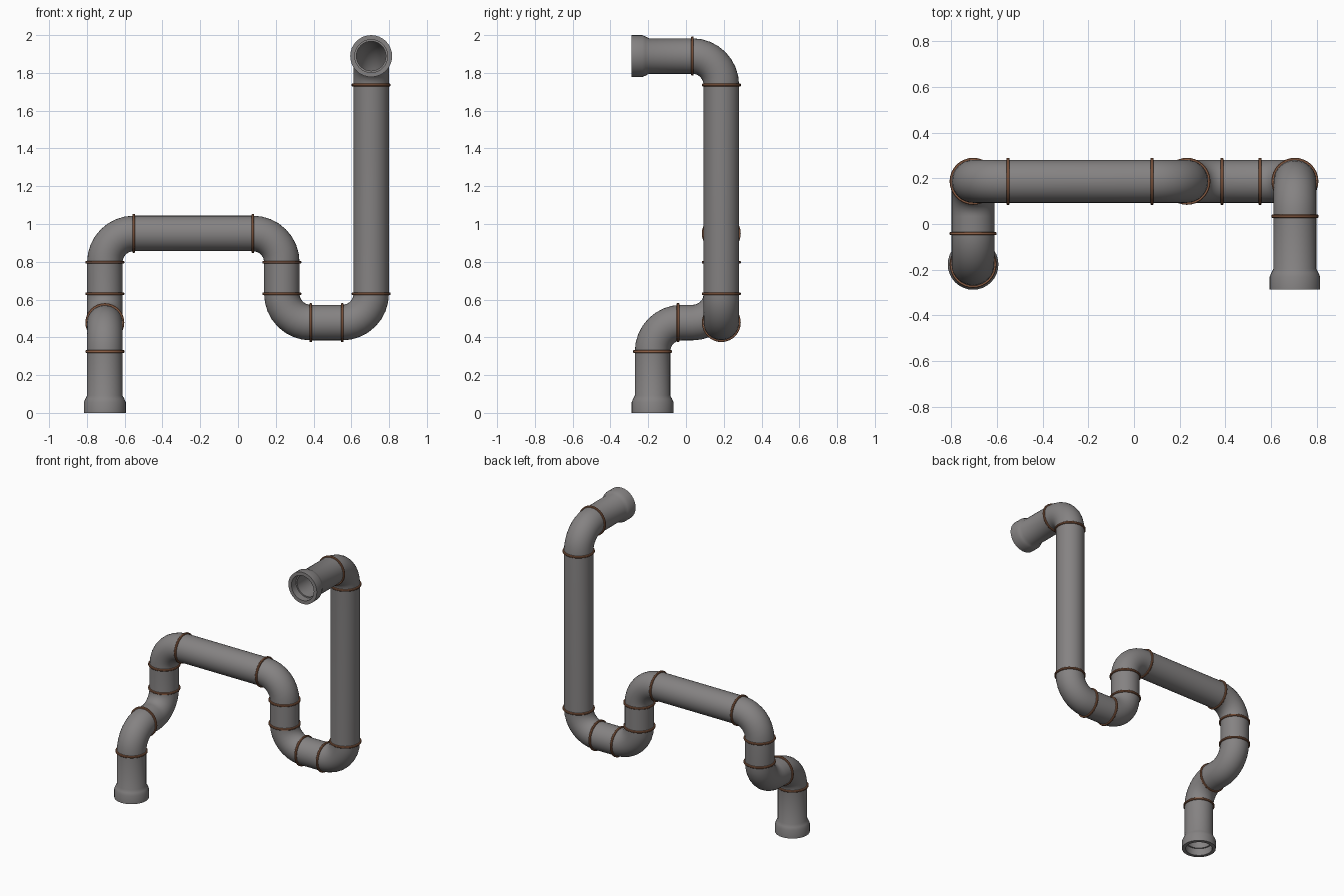
import bpy, bmesh, math
from mathutils import Vector, Quaternion

if "Cube" in bpy.data.objects:
    bpy.data.objects.remove(bpy.data.objects["Cube"])

SIDES, ELBOW_STEPS = 32, 8
R, R_IN, R_LIP = 0.094, 0.078, 0.111
BEND = 0.153


def material(name, rgb):
    m = bpy.data.materials.new(name)
    m.diffuse_color = (*rgb, 1)
    m.use_nodes = True
    m.node_tree.nodes["Principled BSDF"].inputs["Base Color"].default_value = m.diffuse_color
    return m


grey = material("pipe grey", (0.235, 0.225, 0.225))
rust = material("rust", (0.29, 0.125, 0.065))


def sweep(name, stations, mat):
    """Closed skin through stations of (centre, rotation, radius); last joins first."""
    bm = bmesh.new()
    loops = []
    for c, q, r in stations:
        loops.append([bm.verts.new(c + q @ Vector((r * math.cos(a), r * math.sin(a), 0)))
                      for a in (2 * math.pi * i / SIDES for i in range(SIDES))])
    for k, lo in enumerate(loops):
        hi = loops[(k + 1) % len(loops)]
        for i in range(SIDES):
            j = (i + 1) % SIDES
            bm.faces.new((lo[i], lo[j], hi[j], hi[i]))
    bmesh.ops.recalc_face_normals(bm, faces=bm.faces)
    me = bpy.data.meshes.new(name)
    bm.to_mesh(me)
    bm.free()
    me.materials.append(mat)
    ob = bpy.data.objects.new(name, me)
    bpy.context.collection.objects.link(ob)
    bpy.ops.object.select_all(action='DESELECT')
    ob.select_set(True)
    bpy.context.view_layer.objects.active = ob
    bpy.ops.object.shade_smooth_by_angle(angle=math.radians(35))
    return ob


# centre line corners of the pipe run
P = [Vector(p) for p in (
    (-0.705, -0.177, 0), (-0.705, -0.177, 0.478), (-0.705, 0.187, 0.478),
    (-0.705, 0.187, 0.95), (0.232, 0.187, 0.95), (0.232, 0.187, 0.478),
    (0.705, 0.187, 0.478), (0.705, 0.187, 1.889), (0.705, -0.288, 1.889))]

# frames along the elbows, and joint positions at each elbow's two ends
q = Quaternion()
elbows, joints = [], []
for n in range(1, len(P) - 1):
    d0 = (P[n] - P[n - 1]).normalized()
    d1 = (P[n + 1] - P[n]).normalized()
    axis = d0.cross(d1)
    centre = P[n] - d0 * BEND + d1 * BEND
    q0 = q.copy()
    for s in range(ELBOW_STEPS + 1):
        turn = Quaternion(axis, math.pi / 2 * s / ELBOW_STEPS)
        elbows.append((centre + turn @ (-d1 * BEND), turn @ q0))
    q = Quaternion(axis, math.pi / 2) @ q0
    joints += [(P[n] - d0 * BEND, q0), (P[n] + d1 * BEND, q)]

# pipe: flared socket, outer skin, flared socket, then back along the bore
q_start, q_end = Quaternion(), q
d_end = (P[-1] - P[-2]).normalized()
up = Vector((0, 0, 1))


def start(depth, r):
    return (P[0] + up * depth, q_start, r)


def end(depth, r):
    return (P[-1] - d_end * depth, q_end, r)


flare = [(0, R_LIP), (0.056, R_LIP), (0.075, 0.103), (0.092, R)]
bore = [(0, 0.087), (0.05, 0.087), (0.05, R_IN)]
stations = [start(*f) for f in flare]
stations += [(c, f, R) for c, f in elbows]
stations += [end(*f) for f in reversed(flare)]
stations += [end(*f) for f in bore]
stations += [(c, f, R_IN) for c, f in reversed(elbows)]
stations += [start(*f) for f in reversed(bore)]
sweep("pipe", stations, grey)

# rust coloured joint rings; the second and third elbow ends share a single ring
joints[1] = (Vector((-0.705, -0.042, 0.478)), joints[1][1])
del joints[2]
for k, (c, f) in enumerate(joints):
    t = f @ up
    profile = [(-0.007, 0.09), (-0.007, 0.1), (-0.004, 0.103),
               (0.004, 0.103), (0.007, 0.1), (0.007, 0.09)]
    sweep(f"joint_ring_{k + 1}", [(c + t * h, f, r) for h, r in profile], rust)
